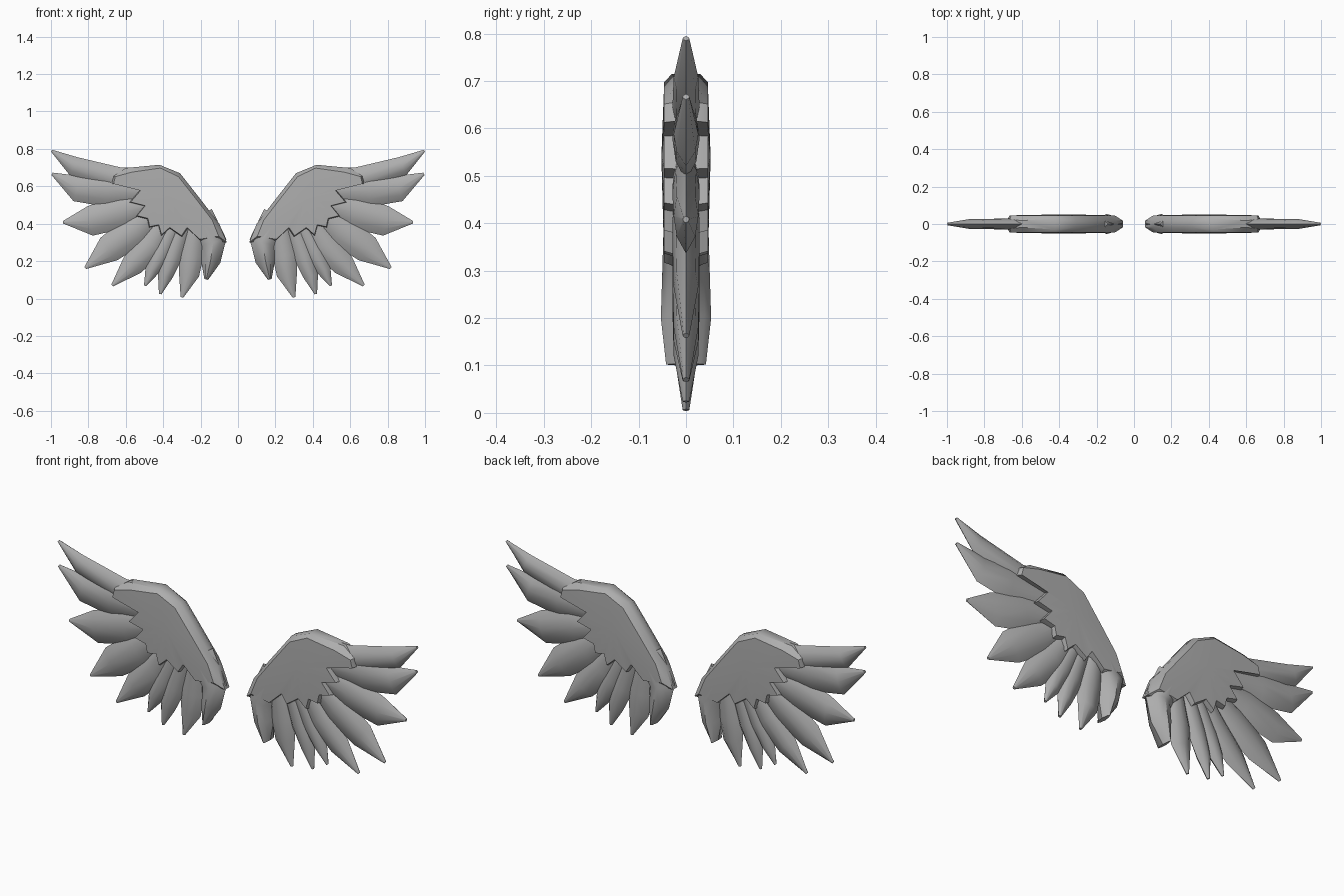
import bpy, bmesh, math
from mathutils import Vector

if "Cube" in bpy.data.objects:
    bpy.data.objects.remove(bpy.data.objects["Cube"])

grey = bpy.data.materials.new("wing grey")
grey.diffuse_color = (0.42, 0.42, 0.42, 1)
grey.use_nodes = True
grey.node_tree.nodes["Principled BSDF"].inputs["Base Color"].default_value = grey.diffuse_color


def finish(name, bm):
    """Make the object, mirror it to the other wing and smooth it."""
    bmesh.ops.recalc_face_normals(bm, faces=bm.faces)
    me = bpy.data.meshes.new(name)
    bm.to_mesh(me)
    bm.free()
    me.materials.append(grey)
    ob = bpy.data.objects.new(name, me)
    bpy.context.collection.objects.link(ob)
    mod = ob.modifiers.new("other wing", 'MIRROR')
    mod.use_mirror_merge = False
    bpy.ops.object.select_all(action='DESELECT')
    ob.select_set(True)
    bpy.context.view_layer.objects.active = ob
    bpy.ops.object.shade_smooth_by_angle(angle=math.radians(40))


# Lens-shaped feather section: (across, through)
SECTION = [(1, 0), (0.55, 0.75), (0, 1), (-0.55, 0.75),
           (-1, 0), (-0.55, -0.75), (0, -1), (0.55, -0.75)]


def feather(name, path, thick=(0.026, 0.029, 0.026, 0.007)):
    """Loft the section along a path of (x, z, half width)."""
    bm = bmesh.new()
    pts = [Vector((x, 0, z)) for x, z, w in path]
    rings = []
    for i, (x, z, w) in enumerate(path):
        d = (pts[min(i + 1, len(pts) - 1)] - pts[max(i - 1, 0)]).normalized()
        side = Vector((-d.z, 0, d.x))
        rings.append([bm.verts.new(pts[i] + side * w * a + Vector((0, thick[i] * b, 0)))
                      for a, b in SECTION])
    n = len(SECTION)
    for r0, r1 in zip(rings, rings[1:]):
        for k in range(n):
            bm.faces.new((r0[k], r0[(k + 1) % n], r1[(k + 1) % n], r1[k]))
    bm.faces.new(rings[0])
    bm.faces.new(rings[-1])
    finish(name, bm)


# Flight feathers, from the leading edge round to the body
FEATHERS = [
    [(0.42, 0.64, .065), (0.63, 0.635, .065), (0.88, 0.708, .052), (0.996, 0.790, .006)],
    [(0.45, 0.58, .06), (0.70, 0.58, .09), (0.86, 0.588, .07), (0.994, 0.667, .007)],
    [(0.42, 0.52, .05), (0.62, 0.465, .09), (0.79, 0.415, .08), (0.935, 0.408, .007)],
    [(0.38, 0.50, .05), (0.55, 0.365, .085), (0.69, 0.265, .075), (0.817, 0.163, .007)],
    [(0.34, 0.48, .05), (0.46, 0.29, .075), (0.565, 0.18, .062), (0.672, 0.070, .007)],
    [(0.31, 0.46, .05), (0.41, 0.25, .055), (0.46, 0.15, .038), (0.497, 0.068, .006)],
    [(0.28, 0.44, .05), (0.35, 0.23, .055), (0.39, 0.12, .040), (0.416, 0.024, .007)],
    [(0.22, 0.42, .05), (0.25, 0.23, .065), (0.262, 0.13, .055), (0.300, 0.006, .007)],
]
for i, path in enumerate(FEATHERS):
    feather(f"flight_feather_{i + 1}", path)

# Thick feather beside the body
feather("inner_feather",
        [(0.21, 0.44, .08), (0.132, 0.30, .072), (0.147, 0.20, .053), (0.170, 0.102, .010)],
        thick=(0.046, 0.050, 0.053, 0.042))

# Covert: raised slab with a rounded leading edge and a jagged trailing edge
LEADING = [(0.06, 0.30), (0.10, 0.40), (0.20, 0.53), (0.31, 0.67),
           (0.42, 0.715), (0.60, 0.698)]
TRAILING = [(0.665, 0.655), (0.675, 0.615), (0.60, 0.60), (0.52, 0.585), (0.58, 0.515),
            (0.50, 0.495), (0.545, 0.44), (0.485, 0.425), (0.475, 0.38), (0.425, 0.39),
            (0.41, 0.335), (0.365, 0.375), (0.30, 0.33), (0.27, 0.375), (0.20, 0.31)]
bm = bmesh.new()
centre = Vector((0.37, 0, 0.54))
outline = [(p, 0.018, 0.86) for p in LEADING] + [(p, 0.026, 0.97) for p in TRAILING]
outline[4] = (LEADING[4], 0.030, 0.90)
rings = []
for s in (-1, 1):
    low, high = [], []
    for (x, z), y, f in outline:
        p = Vector((x, 0, z))
        low.append(bm.verts.new(p + Vector((0, s * y, 0))))
        high.append(bm.verts.new(centre + (p - centre) * f + Vector((0, s * 0.046, 0))))
    top = bm.verts.new(centre + Vector((0, s * 0.052, 0)))
    rings.append(low)
    for k in range(len(low)):
        j = (k + 1) % len(low)
        bm.faces.new((low[k], low[j], high[j], high[k]))
        bm.faces.new((high[k], high[j], top))
for k in range(len(outline)):
    j = (k + 1) % len(outline)
    bm.faces.new((rings[0][k], rings[0][j], rings[1][j], rings[1][k]))
finish("covert", bm)
